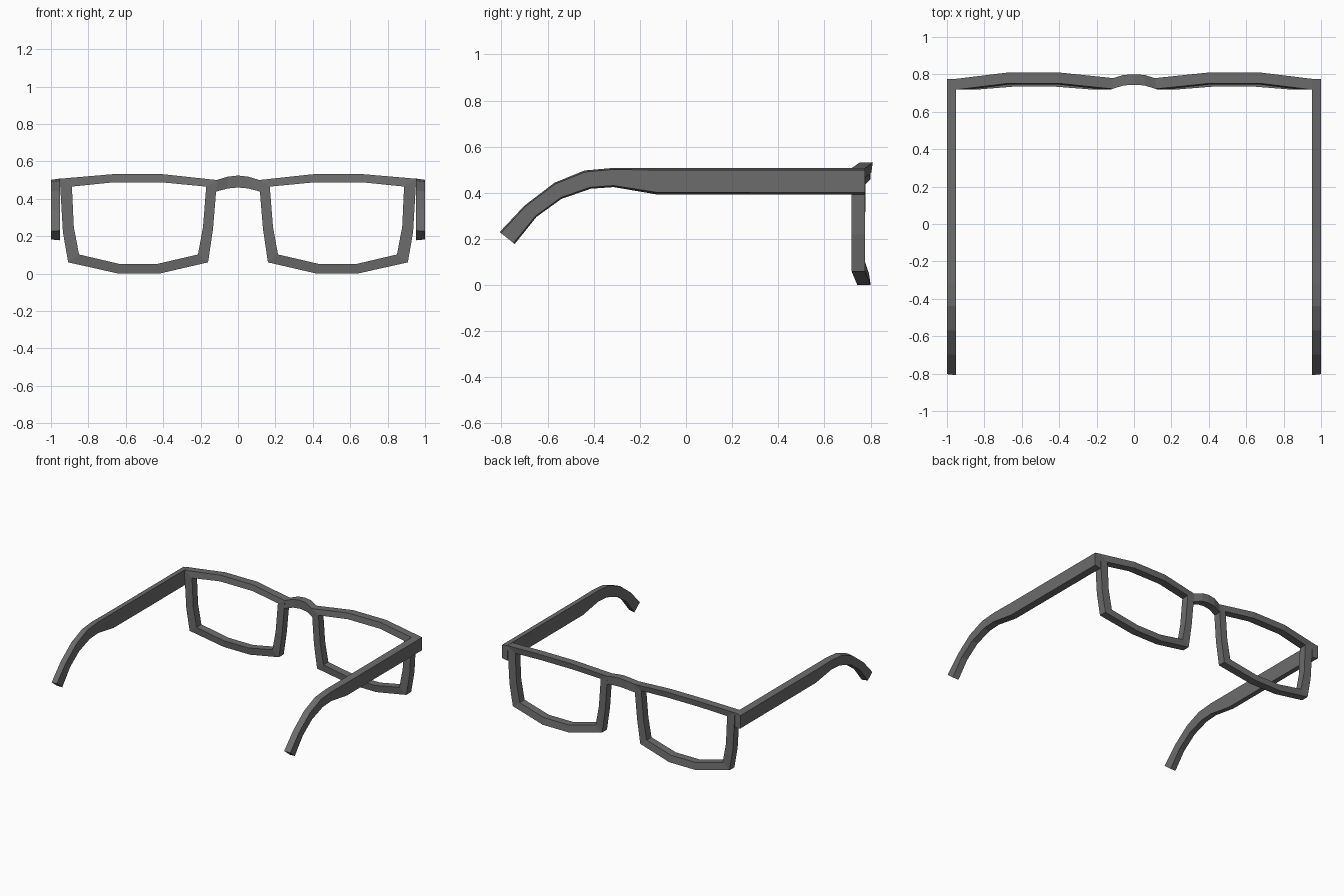
import bpy, bmesh

DEPTH = 0.058

dark = bpy.data.materials.new("dark_plastic")
dark.diffuse_color = (0.15, 0.15, 0.15, 1)


def loft(name, sections, closed=False):
    """Skin a list of four-cornered sections with flat quads."""
    bm = bmesh.new()
    rings = [[bm.verts.new(p) for p in s] for s in sections]
    pairs = list(zip(rings, rings[1:]))
    if closed:
        pairs.append((rings[-1], rings[0]))
    else:
        bm.faces.new(rings[0])
        bm.faces.new(rings[-1])
    for a, b in pairs:
        for i in range(4):
            j = (i + 1) % 4
            bm.faces.new((a[i], a[j], b[j], b[i]))
    bmesh.ops.recalc_face_normals(bm, faces=bm.faces)
    me = bpy.data.meshes.new(name)
    bm.to_mesh(me)
    bm.free()
    me.materials.append(dark)
    ob = bpy.data.objects.new(name, me)
    bpy.context.collection.objects.link(ob)
    return ob


def mirror_x(ob):
    ob.modifiers.new("mirror", 'MIRROR').use_axis[0] = True


# Lens rims: outer x, z / inner x, z / front y of outer and inner edge
rim = [
    (0.953, 0.507, 0.888, 0.465, 0.718, 0.718),
    (0.674, 0.531, 0.674, 0.487, 0.752, 0.745),
    (0.400, 0.531, 0.400, 0.487, 0.752, 0.745),
    (0.112, 0.500, 0.170, 0.465, 0.722, 0.720),
    (0.134, 0.235, 0.187, 0.250, 0.718, 0.718),
    (0.160, 0.060, 0.214, 0.102, 0.718, 0.718),
    (0.420, 0.000, 0.430, 0.052, 0.743, 0.735),
    (0.640, 0.000, 0.636, 0.052, 0.743, 0.735),
    (0.908, 0.060, 0.850, 0.102, 0.718, 0.718),
    (0.936, 0.220, 0.878, 0.250, 0.718, 0.718),
]
mirror_x(loft("lens_rims", [
    ((ox, yo, oz), (ix, yi, iz), (ix, yi + DEPTH, iz), (ox, yo + DEPTH, oz))
    for ox, oz, ix, iz, yo, yi in rim], closed=True))

# Arched nose bridge: x, bottom z, top z, front y
bridge = [(0.118, 0.438, 0.499, 0.722), (0.055, 0.455, 0.518, 0.741),
          (0.0, 0.460, 0.524, 0.744)]
bridge = [(-x, a, b, y) for x, a, b, y in bridge] + bridge[1::-1]
loft("nose_bridge", [
    ((x, y, a), (x, y, b), (x, y + DEPTH - 0.002, b), (x, y + DEPTH - 0.002, a))
    for x, a, b, y in bridge])

# Temples: top y, z / bottom y, z, slightly narrower on the outer face
temple = [
    (0.776, 0.508, 0.776, 0.392),
    (-0.126, 0.508, -0.126, 0.393),
    (-0.318, 0.508, -0.313, 0.425),
    (-0.440, 0.497, -0.413, 0.418),
    (-0.570, 0.444, -0.540, 0.374),
    (-0.700, 0.345, -0.648, 0.296),
    (-0.808, 0.230, -0.743, 0.178),
]
sections = []
for ty, tz, by, bz in temple:
    dy, dz = (by - ty) * 0.08, (bz - tz) * 0.08
    sections.append(((0.953, ty, tz), (0.953, by, bz),
                     (1.0, by - dy, bz - dz), (1.0, ty + dy, tz + dz)))
mirror_x(loft("temples", sections))
